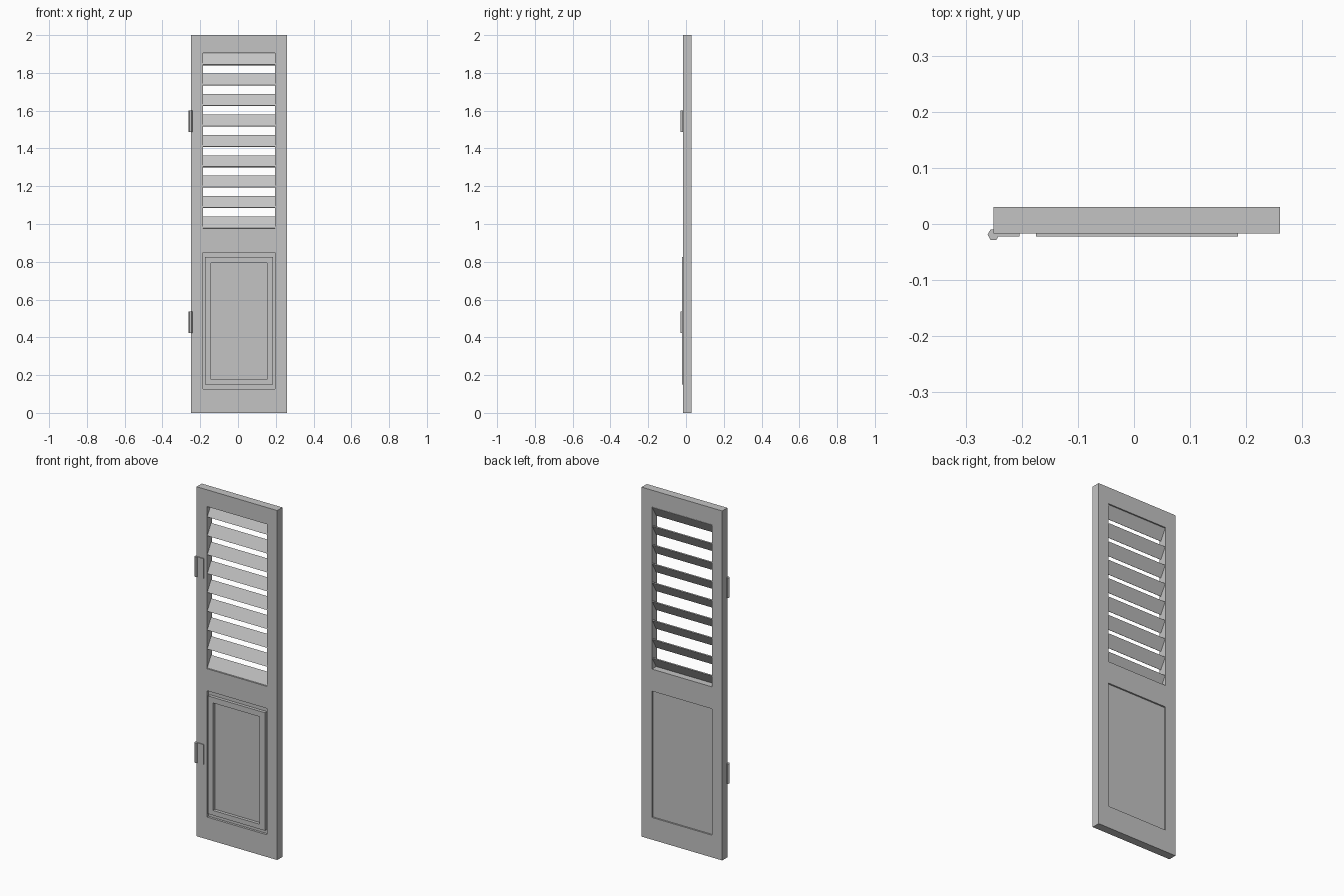
import bpy, bmesh, math
from mathutils import Matrix, Vector

if "Cube" in bpy.data.objects:
    bpy.data.objects.remove(bpy.data.objects["Cube"])

grey = bpy.data.materials.new("painted_grey")
grey.diffuse_color = (0.55, 0.55, 0.55, 1)
grey.use_nodes = True
grey.node_tree.nodes["Principled BSDF"].inputs["Base Color"].default_value = grey.diffuse_color


def finish(name, bm):
    bmesh.ops.recalc_face_normals(bm, faces=bm.faces[:])
    mesh = bpy.data.meshes.new(name)
    bm.to_mesh(mesh)
    bm.free()
    mesh.materials.append(grey)
    obj = bpy.data.objects.new(name, mesh)
    bpy.context.collection.objects.link(obj)
    return obj


def box(name, x0, x1, y0, y1, z0, z1):
    bm = bmesh.new()
    mid = Vector(((x0 + x1) / 2, (y0 + y1) / 2, (z0 + z1) / 2))
    size = Matrix.Diagonal((x1 - x0, y1 - y0, z1 - z0, 1))
    bmesh.ops.create_cube(bm, size=1, matrix=Matrix.Translation(mid) @ size)
    return finish(name, bm)


def pierced_board(name, xs, zs, holes, y0, y1):
    """Board cut in a grid of cells, leaving out the cells listed as holes."""
    bm = bmesh.new()
    v = [[bm.verts.new((x, y0, z)) for z in zs] for x in xs]
    for i in range(len(xs) - 1):
        for j in range(len(zs) - 1):
            if (i, j) not in holes:
                bm.faces.new((v[i][j], v[i + 1][j], v[i + 1][j + 1], v[i][j + 1]))
    ext = bmesh.ops.extrude_face_region(bm, geom=bm.faces[:], use_keep_orig=True)
    moved = [g for g in ext["geom"] if isinstance(g, bmesh.types.BMVert)]
    bmesh.ops.translate(bm, verts=moved, vec=(0, y1 - y0, 0))
    return finish(name, bm)


FRONT, BACK = -0.017, 0.03
X0, X1 = -0.185, 0.195          # opening sides

# Frame with louvre opening above and panel opening below
pierced_board("shutter_frame", [-0.25, X0, X1, 0.26],
              [0, 0.127, 0.85, 0.976, 1.904, 2.0], {(1, 1), (1, 3)}, FRONT, BACK)

# Recessed lower panel and its raised moulding
box("lower_panel", X0 - 0.003, X1 + 0.003, -0.004, 0.021, 0.124, 0.853)
pierced_board("panel_moulding", [-0.175, -0.143, 0.153, 0.185],
              [0.15, 0.178, 0.793, 0.825], {(1, 1)}, -0.022, -0.003)

# Tilted slats, low edge to the front
for i in range(9):
    bm = bmesh.new()
    place = (Matrix.Translation((0.005, 0.0065, 1.008 + i * 0.108))
             @ Matrix.Rotation(math.radians(60), 4, 'X')
             @ Matrix.Diagonal((X1 - X0 + 0.004, 0.070, 0.006, 1)))
    bmesh.ops.create_cube(bm, size=1, matrix=place)
    finish(f"slat_{i + 1}", bm)

# Hinges: flat leaf and six-sided barrel
for label, z in (("lower", 0.481), ("upper", 1.545)):
    box(f"{label}_hinge_leaf", -0.25, -0.204, -0.022, -0.016, z - 0.057, z + 0.057)
    bm = bmesh.new()
    bmesh.ops.create_cone(bm, cap_ends=True, segments=6, radius1=0.0105, radius2=0.0105,
                          depth=0.114, matrix=Matrix.Translation((-0.2505, -0.019, z))
                          @ Matrix.Rotation(math.radians(30), 4, 'Z'))
    finish(f"{label}_hinge_barrel", bm)
